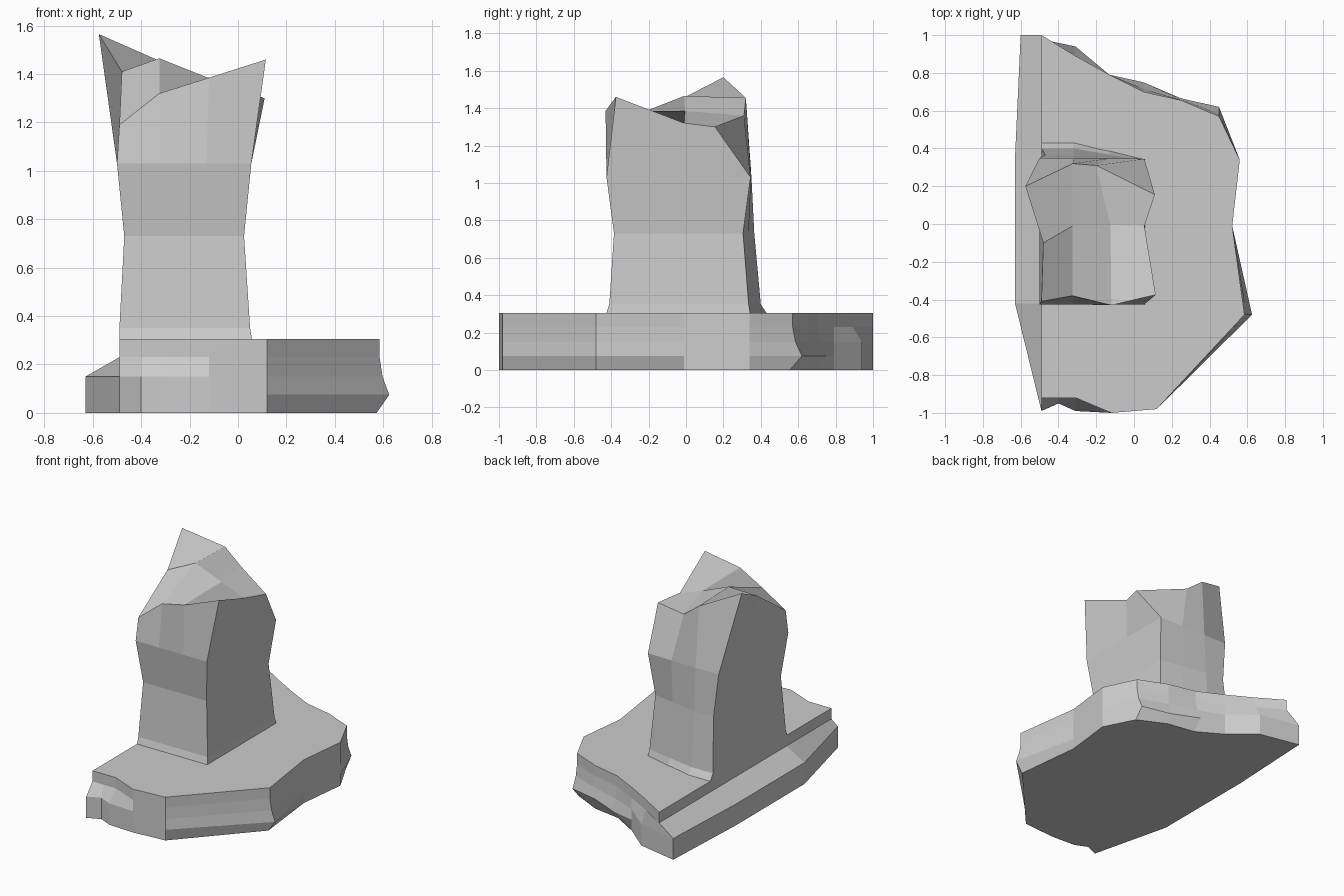
import bpy, bmesh

if "Cube" in bpy.data.objects:
    bpy.data.objects.remove(bpy.data.objects["Cube"])


def loft(name, rings, cap_top=True):
    """Skin a stack of equal-length rings; returns bmesh and its vertex rings."""
    bm = bmesh.new()
    vr = [[bm.verts.new(p) for p in r] for r in rings]
    n = len(vr[0])
    for a, b in zip(vr, vr[1:]):
        for i in range(n):
            j = (i + 1) % n
            bm.faces.new((a[i], a[j], b[j], b[i]))
    bm.faces.new(vr[0][::-1])
    if cap_top:
        bm.faces.new(vr[-1])
    return bm, vr


def finish(name, bm):
    bmesh.ops.recalc_face_normals(bm, faces=bm.faces[:])
    me = bpy.data.meshes.new(name)
    bm.to_mesh(me)
    bm.free()
    bpy.context.collection.objects.link(bpy.data.objects.new(name, me))


# Layered rock base: upper outline and the wider lower ledge outline
upper = [(-.49, 1), (-.31, .89), (-.13, .79), (.05, .70), (.25, .655), (.45, .57),
         (.56, .34), (.52, -.01), (.585, -.48), (.12, -.98), (-.12, -1),
         (-.31, -.92), (-.40, -.92), (-.49, -.92), (-.49, -.42), (-.49, .35)]
lower = [(-.60, 1), (-.31, .94), (-.13, .79), (.05, .75), (.25, .665), (.45, .62),
         (.56, .34), (.52, -.01), (.625, -.48), (.12, -.98), (-.12, -1),
         (-.31, -.99), (-.40, -.95), (-.49, -.99), (-.63, -.42), (-.63, .35)]
# z, ledge amount on the left part, ledge amount on the right part
layers = [(0, 1, -.3), (.075, 1, 1), (.15, 1, .3), (.23, 0, 0), (.305, 0, 0)]
rings = []
for z, left, right in layers:
    ring = []
    for (ux, uy), (lx, ly) in zip(upper, lower):
        t = left if ux < -.25 else right
        ring.append((ux + (lx - ux) * t, uy + (ly - uy) * t, z))
    rings.append(ring)
bm, _ = loft("rock_base", rings)
finish("rock_base", bm)


# Rock pillar: waisted rings, three facets front and back
def pillar_ring(z, x0, x1, yf, yb_right, yb_left):
    xs = (x0, -.32, -.13, x1)
    ybs = (yb_left, yb_left, (yb_left + yb_right) / 2, yb_right)
    return ([(x, yf, z) for x in xs] + [(x1, -.01, z)]
            + [(x, y, z) for x, y in list(zip(xs, ybs))[::-1]] + [(x0, -.01, z)])


# Jagged crown, 4 x 3 grid
front = [(-.49, -.41, 1.19), (-.325, -.38, 1.32), (-.12, -.43, 1.385), (.115, -.375, 1.46)]
middle = [(-.48, -.1, 1.41), (-.325, -.01, 1.465), (-.125, -.005, 1.385), (.055, -.01, 1.32)]
back = [(-.575, .2, 1.565), (-.325, .32, 1.455), (-.2, .31, 1.36), (.11, .155, 1.30)]
crown = front + [middle[3]] + back[::-1] + [middle[0]]
rings = [pillar_ring(.29, -.49, .06, -.43, .345, .44),
         pillar_ring(.35, -.49, .05, -.41, .335, .40),
         pillar_ring(.73, -.47, .025, -.385, .305, .365),
         pillar_ring(1.03, -.50, .055, -.425, .345, .35),
         crown]
bm, vr = loft("rock_pillar", rings, cap_top=False)
top = vr[-1]
f, b = top[:4], top[5:9][::-1]
m = [top[9], bm.verts.new(middle[1]), bm.verts.new(middle[2]), top[4]]
for lo, hi in ((f, m), (m, b)):
    for i in range(3):
        bm.faces.new((lo[i], lo[i + 1], hi[i + 1], hi[i]))
finish("rock_pillar", bm)
